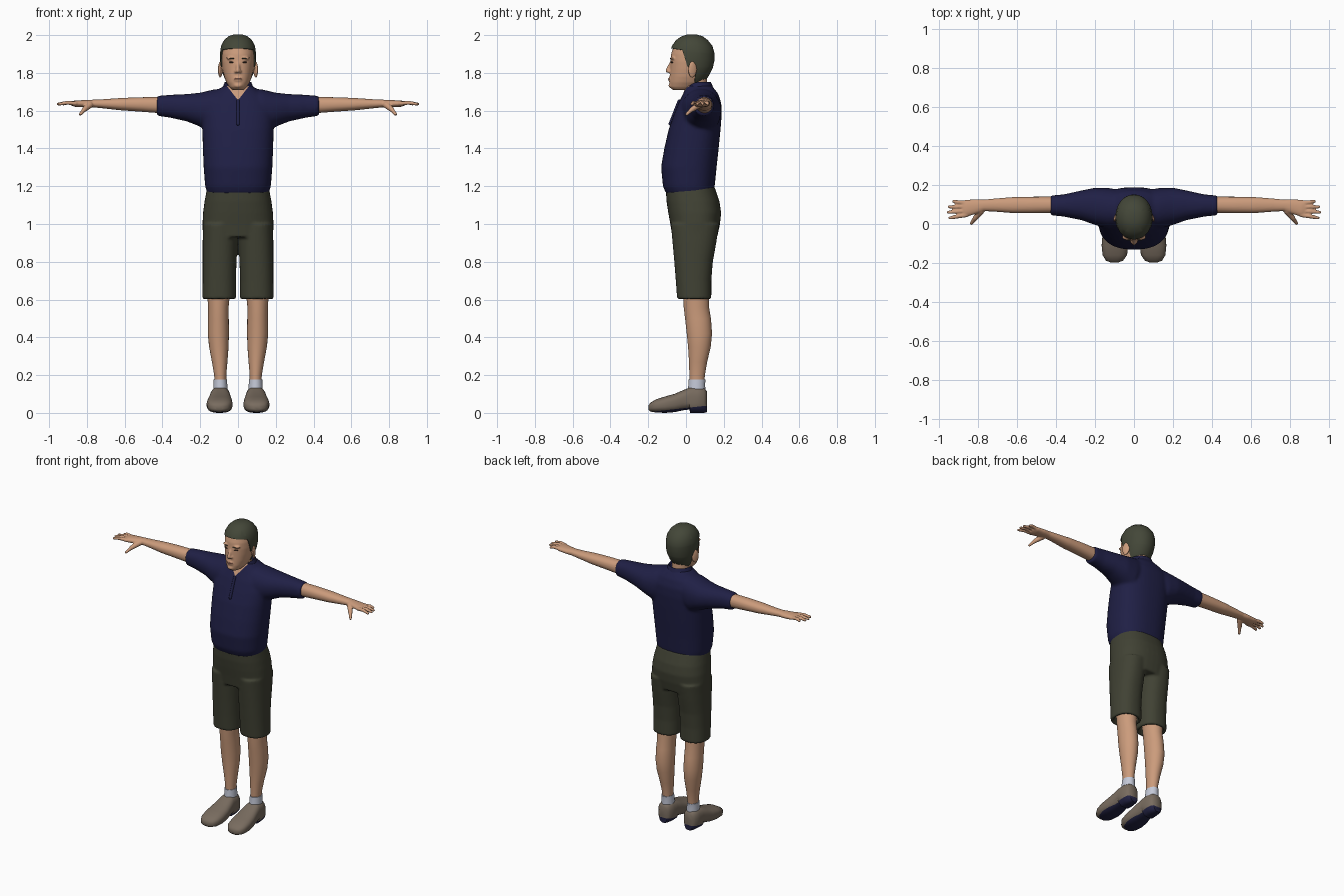
import bpy, bmesh
from math import sin, cos, pi, copysign, radians
from mathutils import Vector, Matrix

if "Cube" in bpy.data.objects:
    bpy.data.objects.remove(bpy.data.objects["Cube"])


def material(name, *rgb):
    m = bpy.data.materials.new(name)
    m.use_nodes = True
    m.diffuse_color = (*rgb, 1)
    m.node_tree.nodes["Principled BSDF"].inputs["Base Color"].default_value = (*rgb, 1)
    return m


SKIN = material("skin", .6, .33, .2)
HAIR = material("dark hair", .057, .063, .04)
SHIRT = material("navy shirt", .014, .014, .06)
SHORTS = material("olive shorts", .052, .054, .034)
SHOE = material("taupe shoe", .19, .15, .115)
SOLE = material("navy sole", .016, .016, .055)
SOCK = material("pale sock", .55, .58, .68)
EYE = material("dark eye", .06, .035, .025)
LIP = material("lip", .45, .2, .14)


def loft(bm, rings, axis="z", power=2.0, n=40):
    """Closed loft; each ring is (position, low a, high a, low b, high b)."""
    loops = []
    for t, a0, a1, b0, b1 in rings:
        loop = []
        for i in range(n):
            w = 2 * pi * i / n
            ca, sb = [copysign(abs(v) ** (2 / power), v) for v in (cos(w), sin(w))]
            a = (a0 + a1) / 2 + (a1 - a0) / 2 * ca
            b = (b0 + b1) / 2 + (b1 - b0) / 2 * sb
            loop.append(bm.verts.new({"x": (t, a, b), "y": (a, t, b), "z": (a, b, t)}[axis]))
        loops.append(loop)
    for p, q in zip(loops, loops[1:]):
        for i in range(n):
            j = (i + 1) % n
            bm.faces.new((p[i], p[j], q[j], q[i]))
    bm.faces.new(loops[0])
    bm.faces.new(loops[-1])


def sym(rings):
    """Rings symmetric in x, from (z, half width, front, back)."""
    return [(z, -w, w, f, b) for z, w, f, b in rings]


def ball(bm, centre, size, turn=0, axis="Z"):
    m = Matrix.Translation(centre) @ Matrix.Rotation(radians(turn), 4, axis) @ Matrix.Diagonal((*size, 1))
    bmesh.ops.create_icosphere(bm, subdivisions=3, radius=1, matrix=m)


def limb(bm, a, b, ra, rb):
    """Tapered tube with round ends."""
    a, b = Vector(a), Vector(b)
    m = Matrix.Translation((a + b) / 2) @ (b - a).to_track_quat("Z", "Y").to_matrix().to_4x4()
    bmesh.ops.create_cone(bm, cap_ends=True, segments=16, radius1=ra, radius2=rb,
                          depth=(b - a).length, matrix=m)
    ball(bm, a, (ra,) * 3)
    ball(bm, b, (rb,) * 3)


def finish(name, bm, mats, mirror=False, voxel=0, smooth=0, thick=0):
    """Make the object, bake its modifiers and shade it smooth."""
    bmesh.ops.recalc_face_normals(bm, faces=bm.faces)
    me = bpy.data.meshes.new(name)
    bm.to_mesh(me)
    bm.free()
    ob = bpy.data.objects.new(name, me)
    bpy.context.collection.objects.link(ob)
    if mirror:
        ob.modifiers.new("mirror", "MIRROR").use_mirror_merge = False
    if voxel:
        r = ob.modifiers.new("fuse", "REMESH")
        r.mode, r.voxel_size = "VOXEL", voxel
    if smooth:
        s = ob.modifiers.new("soften", "SMOOTH")
        s.iterations, s.factor = smooth, .5
    if thick:
        t = ob.modifiers.new("thickness", "SOLIDIFY")
        t.thickness, t.offset = thick, 0
    dg = bpy.context.evaluated_depsgraph_get()
    ob.data = bpy.data.meshes.new_from_object(ob.evaluated_get(dg))
    ob.modifiers.clear()
    ob.data.materials.clear()
    for m in mats:
        ob.data.materials.append(m)
    bpy.ops.object.select_all(action="DESELECT")
    ob.select_set(True)
    bpy.context.view_layer.objects.active = ob
    bpy.ops.object.shade_smooth_by_angle(angle=radians(50))
    return ob


def slice_mesh(bm, co, no):
    bmesh.ops.bisect_plane(bm, geom=bm.verts[:] + bm.edges[:] + bm.faces[:],
                           plane_co=co, plane_no=no, dist=1e-5)


def repaint(ob, planes, rule):
    """Cut along planes, then give faces passing the rule the second colour."""
    bm = bmesh.new()
    bm.from_mesh(ob.data)
    for co, no in planes:
        slice_mesh(bm, co, no)
    for f in bm.faces:
        f.material_index = int(rule(f.calc_center_median()))
    bm.to_mesh(ob.data)
    bm.free()


# Head with face, ears and neck
SKULL = [(1.71, .032, -.07, .03), (1.725, .047, -.086, .06), (1.75, .062, -.088, .09),
         (1.78, .073, -.086, .112), (1.82, .082, -.084, .132), (1.86, .087, -.083, .141),
         (1.9, .087, -.079, .14), (1.935, .082, -.068, .13), (1.965, .066, -.046, .106),
         (1.984, .044, -.018, .08), (1.993, .018, .01, .05)]
bm = bmesh.new()
loft(bm, sym(SKULL), power=2.15)
loft(bm, sym([(1.6, .075, -.01, .13), (1.67, .06, -.002, .118), (1.72, .054, .002, .112), (1.79, .054, .0, .11)]))
limb(bm, (0, -.08, 1.853), (0, -.097, 1.812), .007, .012)
ball(bm, (0, -.083, 1.766), (.024, .011, .014))
ball(bm, (0, -.076, 1.733), (.024, .017, .014))
for s in (-1, 1):
    ball(bm, (s * .012, -.088, 1.807), (.009, .01, .008))
    ball(bm, (s * .036, -.068, 1.878), (.026, .015, .008))
    ball(bm, (s * .094, .034, 1.817), (.009, .025, .044), s * 22)
finish("head", bm, [SKIN], voxel=.005, smooth=3)

# Hair shell trimmed along the hairline, temples and nape
bm = bmesh.new()
loft(bm, [(z + .007, a - .005, b + .005, c - .004, d + .007) for z, a, b, c, d in sym(SKULL)], power=2.1, n=64)
for co, no in [((0, 0, 1.918), (0, .15, 1)), ((0, -.012, 1.9), (0, 1, .3)), ((0, 0, 1.832), (0, 0, 1)),
               ((0, .05, 1.8), (0, 1, -.1)), ((0, 0, 1.75), (0, 0, 1))]:
    slice_mesh(bm, co, no)


def bare(c):
    front = c.z < 1.918 - .15 * c.y and c.y < -.012 - .3 * (c.z - 1.9)
    return front or (c.z < 1.832 and c.y < .05 + .1 * (c.z - 1.8)) or c.z < 1.75


bmesh.ops.delete(bm, geom=[f for f in bm.faces if bare(f.calc_center_median())], context="FACES")
finish("hair", bm, [HAIR], thick=.006)

# Eyes, brows and lips
for name, mat, z, size, y in (("eyes", EYE, 1.856, (.013, .007, .004), -.074),
                              ("eyebrows", HAIR, 1.876, (.018, .006, .0025), -.078)):
    bm = bmesh.new()
    ball(bm, (.036, y, z), size, 18)
    finish(name, bm, [mat], mirror=True)
bm = bmesh.new()
ball(bm, (0, -.088, 1.768), (.021, .008, .0055))
finish("lips", bm, [LIP])

# Shirt: body and sleeves fused, with an open V at the neck
bm = bmesh.new()
loft(bm, sym([(1.16, .162, -.105, .145), (1.2, .174, -.122, .152), (1.3, .182, -.132, .162),
              (1.4, .186, -.115, .173), (1.5, .189, -.092, .183), (1.58, .192, -.064, .189),
              (1.64, .18, -.04, .187), (1.69, .135, -.015, .17), (1.735, .07, .0, .135)]), power=2.4)
for s in (-1, 1):
    loft(bm, [(s * x, *r) for x, *r in [
        (.05, -.01, .17, 1.53, 1.72), (.13, -.025, .185, 1.48, 1.712), (.2, -.005, .186, 1.515, 1.695),
        (.27, .02, .172, 1.543, 1.688), (.36, .038, .152, 1.563, 1.684), (.43, .045, .146, 1.573, 1.678)]],
        axis="x", power=2.2)
shirt = finish("shirt", bm, [SHIRT, SKIN], voxel=.009, smooth=6)
repaint(shirt, [((0, 0, 1.655), (s * 1.3, 0, -1)) for s in (-1, 1)],
        lambda c: c.y < .03 and c.z > 1.655 + 1.3 * abs(c.x))

# Collar: a folded band around the neck, open at the front
bm = bmesh.new()
rows = []
for i in range(33):
    w = radians(-155 + 310 * i / 32)
    front = max(0, -cos(w)) ** 2
    spots = [(.064, 1.735), (.07, 1.748), (.083, 1.712)]
    rows.append([bm.verts.new((r * sin(w) * (1 - .25 * front), .062 + r * cos(w) * (1 + .1 * front),
                               z - .055 * front)) for r, z in spots])
for p, q in zip(rows, rows[1:]):
    for k in range(2):
        bm.faces.new((p[k], p[k + 1], q[k + 1], q[k]))
finish("collar", bm, [SHIRT], thick=.006)

# Button placket
bm = bmesh.new()
limb(bm, (0, -.036, 1.65), (0, -.083, 1.53), .009, .009)
finish("placket", bm, [SHIRT])

# Arms with hands
bm = bmesh.new()
loft(bm, [(.3, .05, .145, 1.585, 1.672), (.43, .056, .14, 1.588, 1.672), (.52, .055, .14, 1.595, 1.671),
          (.62, .056, .138, 1.602, 1.667), (.72, .064, .13, 1.613, 1.66), (.77, .066, .125, 1.618, 1.658),
          (.81, .052, .127, 1.618, 1.656), (.86, .037, .124, 1.62, 1.654), (.88, .042, .12, 1.626, 1.65)],
     axis="x", power=2.2)
for y, tip_y, tip in ((.046, .031, .945), (.067, .06, .952), (.088, .088, .948), (.108, .116, .925)):
    knuckle = (.905, (y + tip_y) / 2, 1.642)
    limb(bm, (.86, y, 1.638), knuckle, .0115, .0105)
    limb(bm, knuckle, (tip, tip_y, 1.635), .0105, .008)
limb(bm, (.785, .068, 1.63), (.815, .03, 1.605), .018, .013)
limb(bm, (.815, .03, 1.605), (.835, .003, 1.58), .012, .008)
finish("arms", bm, [SKIN], mirror=True, voxel=.0045, smooth=3)

# Shorts: hips and two hollow-hemmed legs
bm = bmesh.new()
loft(bm, sym([(.93, .186, -.072, .165), (1, .188, -.083, .18), (1.06, .185, -.094, .186),
              (1.12, .177, -.103, .177), (1.2, .162, -.108, .15)]), power=2.4)
for s in (-1, 1):
    loft(bm, [(z, *sorted((s * a, s * b)), c, d) for z, a, b, c, d in [
        (.66, .034, .166, -.024, .11), (.602, .03, .17, -.03, .116), (.602, .011, .188, -.047, .134),
        (.7, .011, .187, -.054, .134), (.8, .008, .187, -.062, .142), (.9, .003, .187, -.071, .16),
        (1, .0, .186, -.08, .176)]], power=2.3)
finish("shorts", bm, [SHORTS], voxel=.008, smooth=3)

# Legs and socks
bm = bmesh.new()
loft(bm, [(.14, .062, .124, .02, .095), (.2, .062, .126, .018, .1), (.27, .056, .138, .016, .112),
          (.35, .05, .153, .011, .131), (.42, .048, .16, .004, .138), (.5, .049, .159, -.005, .132),
          (.56, .05, .158, -.012, .122), (.7, .035, .168, -.02, .12)])
finish("legs", bm, [SKIN], mirror=True)
bm = bmesh.new()
loft(bm, [(.1, .054, .132, .008, .104), (.155, .057, .13, .013, .101), (.178, .059, .129, .014, .104),
          (.178, .064, .124, .02, .098)])
finish("socks", bm, [SOCK], mirror=True)

# Shoes with a stepped heel and coloured sole
bm = bmesh.new()
loft(bm, [(-.198, .082, .118, .016, .04), (-.188, .056, .144, .007, .054), (-.16, .036, .161, .002, .071),
          (-.11, .029, .166, .0, .087), (-.06, .031, .162, .004, .101), (-.02, .036, .154, .013, .118),
          (.018, .041, .149, .018, .134), (.022, .041, .149, .0, .136), (.06, .041, .147, .0, .14),
          (.095, .05, .139, .0, .132), (.11, .064, .124, .004, .115)], axis="y", power=2.6)
shoes = finish("shoes", bm, [SHOE, SOLE], mirror=True)
repaint(shoes, [((0, 0, .026), (0, -.11, 1))], lambda c: c.z < .026 + .11 * c.y)
